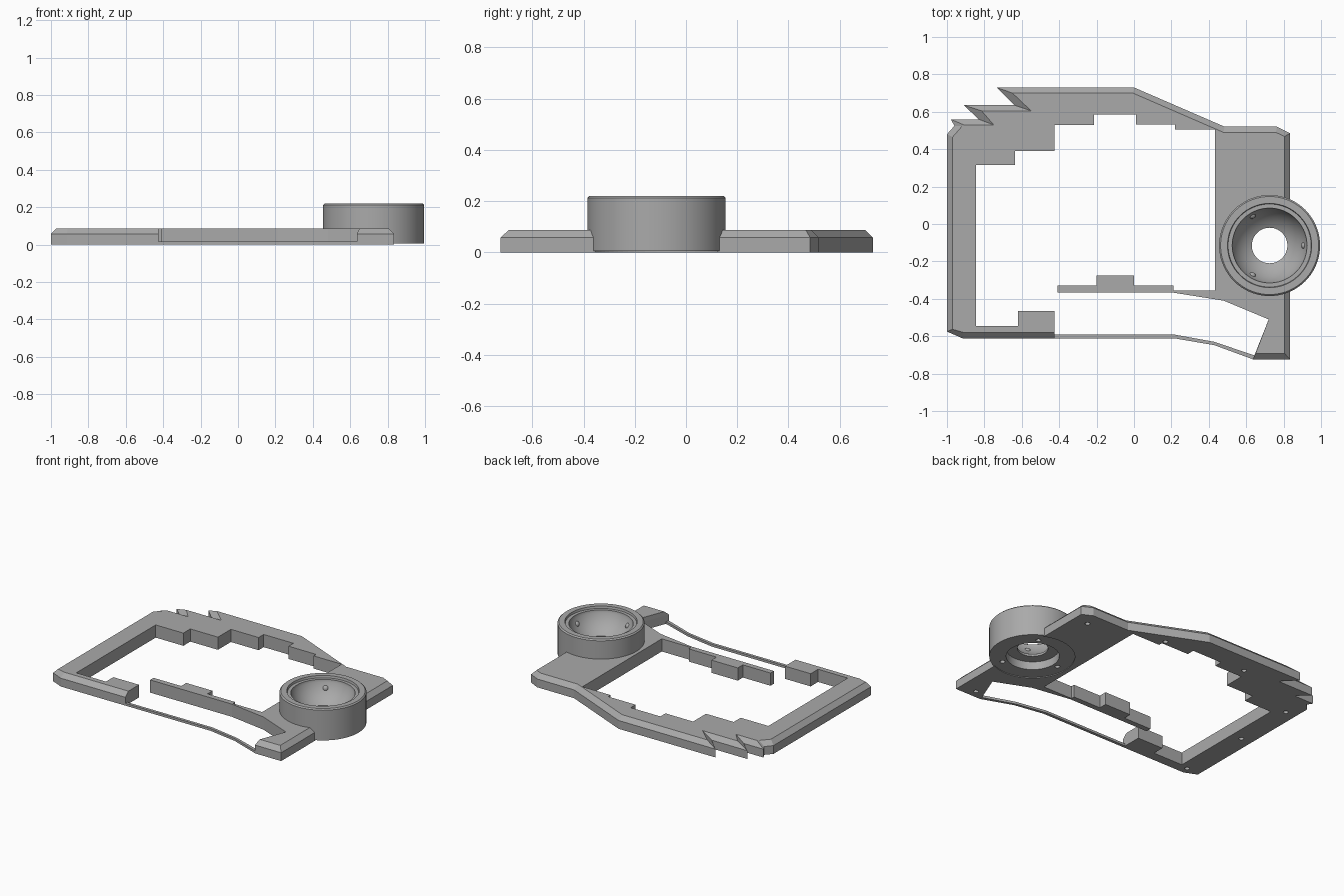
import bpy, bmesh, math

if "Cube" in bpy.data.objects:
    bpy.data.objects.remove(bpy.data.objects["Cube"])

grey = bpy.data.materials.new("mid grey")
grey.diffuse_color = (0.4, 0.4, 0.4, 1)
grey.use_nodes = True
grey.node_tree.nodes["Principled BSDF"].inputs["Base Color"].default_value = grey.diffuse_color
CX, CY = 0.725, -0.115          # socket centre
TOP, SHOULDER = 0.087, 0.057    # plate top and start of its chamfer


def finish(name, bm, smooth=False):
    bmesh.ops.recalc_face_normals(bm, faces=bm.faces)
    me = bpy.data.meshes.new(name)
    bm.to_mesh(me)
    bm.free()
    me.materials.append(grey)
    ob = bpy.data.objects.new(name, me)
    bpy.context.collection.objects.link(ob)
    if smooth:
        bpy.ops.object.select_all(action='DESELECT')
        ob.select_set(True)
        bpy.context.view_layer.objects.active = ob
        bpy.ops.object.shade_smooth_by_angle(angle=math.radians(30))
    return ob


def loft(name, layers):
    """Closed solid from stacked outlines of equal point count."""
    bm = bmesh.new()
    rings = [[bm.verts.new((x, y, z)) for x, y in pts] for pts, z in layers]
    n = len(rings[0])
    for a, b in zip(rings, rings[1:]):
        for i in range(n):
            bm.faces.new((a[i], a[(i + 1) % n], b[(i + 1) % n], b[i]))
    caps = [bm.faces.new(rings[0]), bm.faces.new(rings[-1])]
    bmesh.ops.triangulate(bm, faces=caps)
    return finish(name, bm)


def lathe(name, profile, steps=72):
    bm = bmesh.new()
    rings = [[bm.verts.new((CX + r * math.cos(2 * math.pi * k / steps),
                            CY + r * math.sin(2 * math.pi * k / steps), z))
              for k in range(steps)] for r, z in profile]
    for a, b in zip(rings, rings[1:] + rings[:1]):
        for k in range(steps):
            m = (k + 1) % steps
            bm.faces.new((a[k], a[m], b[m], b[k]))
    return finish(name, bm, True)


def cutter(name, spots, radius, z0, z1, segs):
    """Hidden vertical cylinders used for cutting."""
    bm = bmesh.new()
    for x, y in spots:
        made = bmesh.ops.create_cone(bm, cap_ends=True, segments=segs, radius1=radius,
                                     radius2=radius, depth=z1 - z0)
        bmesh.ops.translate(bm, verts=made['verts'], vec=(x, y, (z0 + z1) / 2))
    ob = finish(name, bm)
    ob.hide_render = True
    ob.hide_set(True)
    return ob


def cut(ob, tool):
    mod = ob.modifiers.new("cut", 'BOOLEAN')
    mod.operation, mod.solver, mod.object = 'DIFFERENCE', 'EXACT', tool


# plate: chamfered outer edge, feathered corner at the back left
outer = [(-0.425, -0.612), (-0.915, -0.612), (-1, -0.575), (-1, 0.48), (-0.96, 0.525),
         (-0.98, 0.56), (-0.83, 0.56), (-0.91, 0.635), (-0.64, 0.635), (-0.735, 0.73),
         (0, 0.73), (0.485, 0.52), (0.765, 0.52), (0.835, 0.485), (0.835, -0.725), (0.635, -0.725)]
inset = [(-0.425, -0.58), (-0.91, -0.58), (-0.97, -0.563), (-0.97, 0.465), (-0.92, 0.522),
         (-0.91, 0.53), (-0.75, 0.53), (-0.815, 0.605), (-0.55, 0.605), (-0.65, 0.70),
         (-0.006, 0.70), (0.478, 0.49), (0.758, 0.49), (0.805, 0.468), (0.805, -0.692), (0.65, -0.692)]
# plate: straight walled inner edge with the stepped tongue
inner = [(0.72, -0.51), (0.48, -0.41), (0.21, -0.367), (-0.41, -0.367), (-0.41, -0.33),
         (-0.2, -0.33), (-0.2, -0.275), (0, -0.275), (0, -0.33), (0.21, -0.33), (0.21, -0.355),
         (0.432, -0.355), (0.432, 0.505), (0.22, 0.505), (0.22, 0.532), (0.01, 0.532),
         (0.01, 0.585), (-0.215, 0.585), (-0.215, 0.53), (-0.425, 0.53), (-0.425, 0.39),
         (-0.635, 0.39), (-0.635, 0.315), (-0.845, 0.315), (-0.845, -0.545), (-0.62, -0.545),
         (-0.62, -0.465), (-0.425, -0.465)]
plate = loft("plate", [(outer + inner, 0), (outer + inner, SHOULDER), (inset + inner, TOP)])
cut(plate, cutter("socket_cutter", [(CX, CY)], 0.262, -0.1, 0.3, 72))
screws = [(0.73, 0.42), (0.215, 0.56), (-0.39, 0.6), (-0.92, 0.37), (-0.92, -0.06),
          (-0.9, -0.56), (0.72, -0.67)]
cut(plate, cutter("plate_screw_cutter", screws, 0.016, -0.05, 0.045, 20))

# thin strip joining the two front corners
front = [(-0.43, -0.612), (0.22, -0.612), (0.43, -0.648), (0.64, -0.725)]
back = [(0.65, -0.705), (0.43, -0.63), (0.22, -0.592), (-0.43, -0.592)]
loft("front_strip", [(front + back, 0), (front + back, 0.016)])

# socket: ring with bowl, centre hole and recess underneath
R, ZC = 0.209, 0.2615
a0, a1 = math.asin(0.095 / R), math.asin(0.2 / R)
bowl = [(R * math.sin(a), ZC - R * math.cos(a))
        for a in (a0 + (a1 - a0) * i / 12 for i in range(13))]
ring = lathe("socket", [(0.165, 0.005), (0.27, 0.005), (0.27, 0.212), (0.262, 0.22),
                        (0.225, 0.22), (0.222, 0.205), (0.2, 0.205)]
             + bowl[::-1] + [(0.095, 0.06), (0.165, 0.06)])
spots = [(CX + 0.2 * math.cos(math.radians(d)), CY + 0.2 * math.sin(math.radians(d)))
         for d in (60, 180, 300)]
cut(ring, cutter("socket_screw_cutter", spots, 0.016, -0.05, 0.05, 20))

# three small bearing balls set in the bowl
for d in (0, 120, 240):
    t = math.radians(d)
    bm = bmesh.new()
    bmesh.ops.create_uvsphere(bm, u_segments=20, v_segments=12, radius=0.02)
    bmesh.ops.translate(bm, verts=bm.verts, vec=(CX + 0.188 * math.cos(t),
                                                 CY + 0.188 * math.sin(t), 0.15))
    finish("bearing_ball", bm, True)
